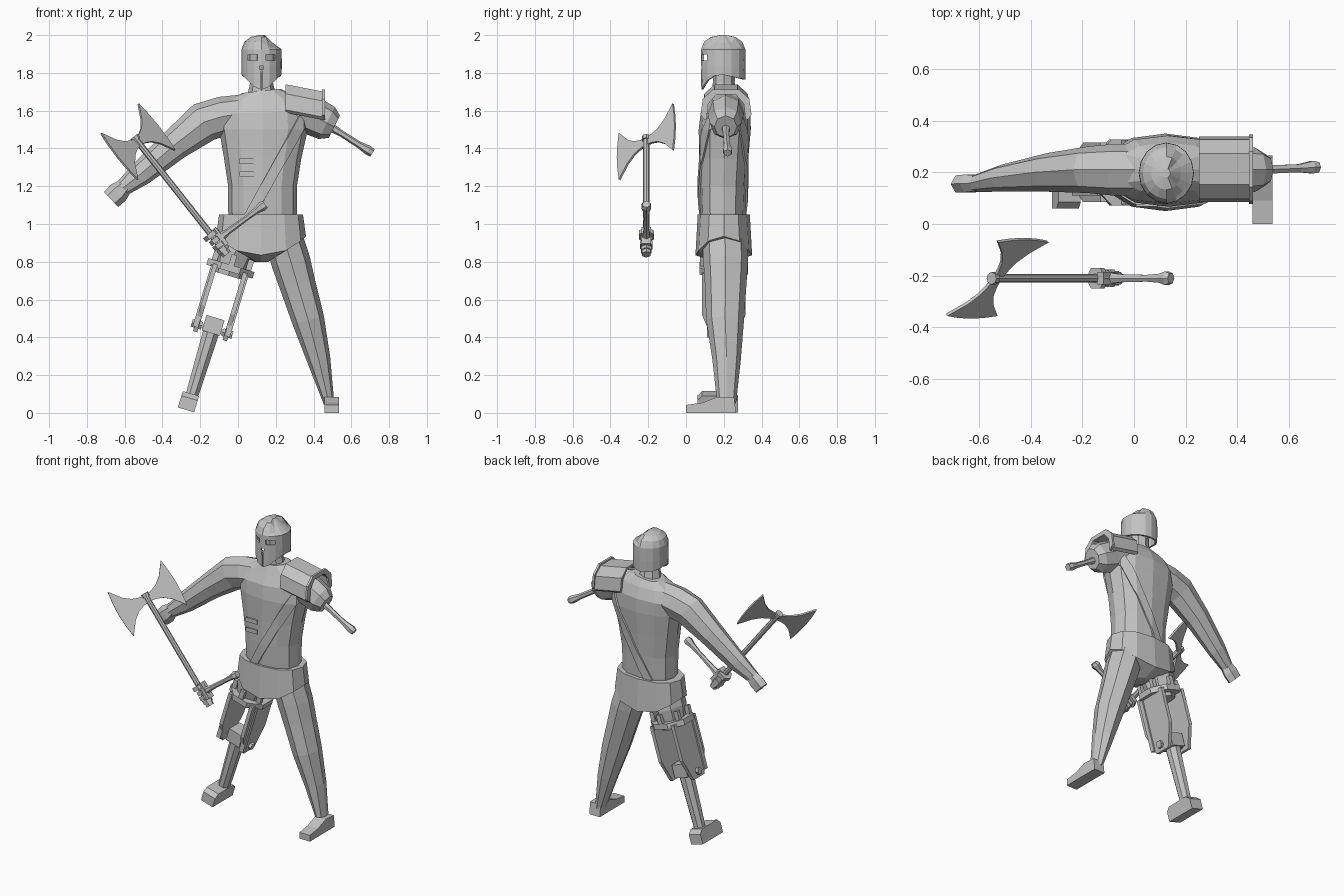
import bpy, bmesh, math
from mathutils import Vector, Matrix

cube = bpy.data.objects.get("Cube")
if cube:
    bpy.data.objects.remove(cube, do_unlink=True)

grey = bpy.data.materials.new("plain_grey")
grey.use_nodes = True
GREY = (0.55, 0.55, 0.55, 1)
grey.diffuse_color = GREY
for node in grey.node_tree.nodes:
    if node.type == 'BSDF_PRINCIPLED':
        node.inputs["Base Color"].default_value = GREY

X, Y, Z = Vector((1, 0, 0)), Vector((0, 1, 0)), Vector((0, 0, 1))


def finish(name, bm, recalc=True):
    if recalc:
        bmesh.ops.recalc_face_normals(bm, faces=bm.faces)
    mesh = bpy.data.meshes.new(name)
    bm.to_mesh(mesh)
    bm.free()
    mesh.materials.append(grey)
    obj = bpy.data.objects.new(name, mesh)
    bpy.context.collection.objects.link(obj)
    return obj


def skin(rings, caps=True):
    """Join equal rings of points into a tube."""
    bm = bmesh.new()
    loops = [[bm.verts.new(p) for p in ring] for ring in rings]
    n = len(loops[0])
    for a, b in zip(loops, loops[1:]):
        for i in range(n):
            j = (i + 1) % n
            bm.faces.new((a[i], a[j], b[j], b[i]))
    if caps:
        bm.faces.new(loops[0])
        bm.faces.new(loops[-1])
    bmesh.ops.recalc_face_normals(bm, faces=bm.faces)
    return bm


def limb_mesh(points, sides=8, power=1.0, turn=0.0):
    """Tube along points (x, y, z, side radius, depth radius)."""
    rings = []
    for i, (x, y, z, rs, rd) in enumerate(points):
        a = Vector(points[max(i - 1, 0)][:3])
        b = Vector(points[min(i + 1, len(points) - 1)][:3])
        side = Y.cross(b - a).normalized()
        ring = []
        for k in range(sides):
            t = 2 * math.pi * k / sides + turn
            c, s = math.cos(t), math.sin(t)
            c = math.copysign(abs(c) ** power, c)
            s = math.copysign(abs(s) ** power, s)
            ring.append(Vector((x, y, z)) + side * c * rs + Y * s * rd)
        rings.append(ring)
    return skin(rings)


def limb(name, points, sides=8, power=1.0, turn=0.0):
    return finish(name, limb_mesh(points, sides, power, turn))


def prism(name, outline, origin, a, b, c, thick):
    """Flat outline in axes a, b, thickened evenly along c."""
    rings = [[origin + a * u + b * v + c * (s * thick / 2) for u, v in outline]
             for s in (-1, 1)]
    return finish(name, skin(rings))


def box(name, center, size, a=X, b=Y, c=Z):
    u, v = size[0] / 2, size[1] / 2
    return prism(name, [(-u, -v), (u, -v), (u, v), (-u, v)],
                 Vector(center), a, b, c, size[2])


# Torso and neck
torso_points = [
    (.125, .195, 1.0, .17, .115), (.13, .195, 1.06, .182, .12), (.13, .195, 1.2, .182, .125),
    (.13, .2, 1.35, .205, .13), (.135, .205, 1.5, .235, .138), (.13, .21, 1.59, .235, .132),
    (.13, .215, 1.66, .19, .1), (.125, .21, 1.705, .1, .075)]
limb("torso", torso_points, 12, .85)
limb("neck", [(.125, .205, 1.66, .08, .07), (.125, .2, 1.75, .06, .058), (.125, .2, 1.85, .06, .06)])
limb("head", [(.125, .2, 1.77, .04, .05), (.125, .2, 1.84, .075, .075),
              (.125, .2, 1.92, .075, .08), (.125, .2, 1.97, .04, .04)], 10)

# Diagonal strap: a slice of the torso surface, thickened outwards
bm = limb_mesh(torso_points, 12, .85)
bmesh.ops.recalc_face_normals(bm, faces=bm.faces)
bmesh.ops.delete(bm, geom=[f for f in bm.faces if len(f.verts) > 4], context='FACES')
across, on_strap = Vector((.876, 0, -.483)), Vector((.065, 0, 1.05))
for s in (-1, 1):
    bmesh.ops.bisect_plane(bm, geom=bm.verts[:] + bm.edges[:] + bm.faces[:],
                           plane_co=on_strap + across * s * .027,
                           plane_no=across * s, clear_outer=True)
strap = finish("strap", bm, recalc=False)
mod = strap.modifiers.new("thickness", 'SOLIDIFY')
mod.thickness, mod.offset = .01, 1
for i, z in enumerate((1.332, 1.265)):
    box(f"chest_plate_{i + 1}", (.05, .073, z), (.085, .009, .028))

# Hip skirt: side hems high, front and back hems low, closed under the crotch
rings = []
for z, rx, ry, drop in ((1.05, .222, .138, 0), (.935, .238, .15, .1), (.8, .04, .05, 0)):
    ring = []
    for k in range(12):
        t = math.pi * k / 6
        c, s = math.cos(t), math.sin(t)
        ring.append(Vector((.122 + rx * math.copysign(abs(c) ** .85, c),
                            .2 + ry * math.copysign(abs(s) ** .85, s), z - drop * s * s)))
    rings.append(ring)
finish("hip_skirt", skin(rings))

# Helmet: open shell with a pointed face guard, dented on its left crown
rings = []
for z, r in ((None, 1), (1.84, 1.01), (1.925, 1), (1.965, .86), (1.99, .55), (2.0, .15)):
    ring = []
    for k in range(16):
        t = math.pi * k / 8
        c, s = math.cos(t), math.sin(t)
        low = 1.79 - .08 * max(0, -s) ** 3 - .025 * max(0, s)
        p = Vector((.125 + .106 * r * c, .197 + .117 * r * s, z or low))
        if p.x > .15 and p.z > 1.94:
            p.z -= .03
        ring.append(p)
    rings.append(ring)
bm = skin(rings, caps=False)
top = [e for e in bm.edges if e.is_boundary and e.verts[0].co.z > 1.9]
bmesh.ops.contextual_create(bm, geom=top)
helmet = finish("helmet", bm)
mod = helmet.modifiers.new("shell", 'SOLIDIFY')
mod.thickness, mod.offset = .012, -1
cutters = [box(f"eye_cutter_{i}", (.125 + s * .047, .1, 1.882), (.05, .08, .032))
           for i, s in enumerate((-1, 1))]
cutters.append(box("breath_cutter", (.125, .09, 1.745), (.008, .06, .13)))
cutters.append(box("nose_cutter", (.125, .09, 1.828), (.022, .06, .018)))
for cutter in cutters:
    cut = helmet.modifiers.new("opening", 'BOOLEAN')
    cut.operation, cut.solver, cut.object = 'DIFFERENCE', 'EXACT', cutter
    cutter.hide_render = True
    cutter.display_type = 'WIRE'
    cutter.hide_set(True)

# Right arm with a closed hand
limb("right_arm", [
    (.02, .21, 1.585, .1, .1), (-.08, .21, 1.57, .105, .1), (-.18, .21, 1.54, .108, .09),
    (-.334, .2, 1.42, .084, .075), (-.512, .178, 1.268, .066, .052), (-.61, .158, 1.19, .044, .035)])
limb("right_hand", [(-.6, .158, 1.2, .044, .034), (-.635, .157, 1.165, .058, .04),
                    (-.672, .155, 1.13, .055, .038)], 6)

# Left arm stump with bare bone, under an arched shoulder guard
limb("left_arm_stump", [(.25, .21, 1.6, .1, .1), (.38, .21, 1.58, .105, .095),
                        (.47, .21, 1.535, .095, .085), (.51, .21, 1.515, .066, .06)])
limb("left_arm_bone", [(.48, .21, 1.52, .024, .024), (.55, .212, 1.477, .017, .018),
                       (.64, .216, 1.42, .018, .018), (.69, .22, 1.39, .026, .028),
                       (.712, .22, 1.376, .022, .022)], 6)


def arch(grow, thick):
    half = ((.127, -.06), (.115, .025), (.06, .075))
    outer = [(u + grow * (u > 0), v + grow) for u, v in half]
    outer += [(-u, v) for u, v in reversed(outer)]
    inner = [(u * (1 - thick / .12), v - thick) for u, v in reversed(outer)]
    return outer + inner


tilt = Vector((.98, 0, -.19))
prism("shoulder_guard", arch(0, .015), Vector((.352, .212, 1.645)), Y, Z, tilt, .205)
prism("shoulder_guard_rim", arch(.008, .028), Vector((.453, .212, 1.63)), Y, Z, X, .014)

# Left leg and foot
limb("left_leg", [
    (.235, .205, .95, .1, .12), (.28, .21, .8, .104, .118), (.315, .21, .68, .096, .11),
    (.372, .207, .49, .086, .1), (.428, .215, .28, .062, .075), (.482, .215, .05, .028, .05)])
prism("left_foot", [(0, 0), (0, .042), (.09, .055), (.165, .085), (.255, .08), (.265, 0)],
      Vector((.497, 0, 0)), Y, Z, X, .078)

# Right leg: thigh stump in a collar, two side plates, a hinge and a peg
P = Vector((-.04, .2, .765))
down = Vector((-.29, 0, -.957))
side = Vector((.957, 0, -.29))


def at(t, o=0, y=0):
    return P + down * t + side * o + Y * y


def rod(name, stations, sides=8, turn=0.0):
    return limb(name, [(*at(t), rs, rd) for t, rs, rd in stations], sides, 1, turn)


limb("right_thigh", [(.03, .2, .96, .11, .12), (-.015, .2, .85, .105, .115), (*at(.04), .08, .09)])
rod("leg_collar", [(-.018, .138, .138), (.018, .138, .138)], 8, math.pi / 8)
for k in range(6):
    t = math.pi * (k + .5) / 3
    box(f"collar_clip_{k + 1}", at(-.035, .108 * math.cos(t), .112 * math.sin(t)),
        (.03, .026, .08), side, Y, down)
for s, label in ((-1, "outer"), (1, "inner")):
    prism(f"{label}_side_plate", [(-.115, 0), (.115, 0), (.115, .23), (.055, .375),
                                  (-.055, .375), (-.115, .23)],
          at(0, s * .082), Y, down, side, .024)
    box(f"{label}_plate_rib", at(.18, s * .088, -.075), (.03, .03, .34), side, Y, down)
    bolt = [(.024 * math.cos(k * math.pi / 3), .024 * math.sin(k * math.pi / 3)) for k in range(6)]
    prism(f"{label}_hinge_bolt", bolt, at(.335, s * .085), Y, down, side, .055)
box("hinge_block", at(.315), (.1, .11, .085), side, Y, down)
box("hinge_axle", at(.335), (.17, .026, .026), side, Y, down)
rod("peg", [(.3, .048, .05), (.45, .044, .046), (.72, .036, .038)], 8, math.pi / 8)
prism("peg_foot", [(-.14, .785), (.075, .785), (.075, .72), (.045, .695), (-.115, .695), (-.14, .72)],
      at(0, -.008), Y, down, side, .09)

# Double-bladed axe
along = Vector((.62, 0, -.785)).normalized()
out = Vector((.53, .75, .4)).normalized()
out = (out - along * out.dot(along)).normalized()
flat = along.cross(out)
hub = Vector((-.53, -.21, 1.435))
half = [(-.022, 0), (-.03, .045), (-.045, .085), (-.08, .13), (-.157, .19), (-.08, .2), (0, .204)]
wing = half + [(-u, v) for u, v in reversed(half[:-1])]
for s, label in ((1, "rear"), (-1, "front")):
    prism(f"{label}_axe_blade", wing, hub, along, out * s, flat, .012)


def handle_ring(name, start, end, r, sides=8):
    ends = [hub + along * start, hub + along * end]
    return limb(name, [(*p, r, r) for p in ends], sides)


handle_ring("axe_handle", -.02, .735, .017)
handle_ring("axe_head_socket", -.035, -.01, .024)
handle_ring("axe_pommel", .725, .76, .026, 6)

# Severed skeletal hand and forearm still gripping the axe
for i, (start, r) in enumerate(((.615, .046), (.65, .035), (.683, .038), (.712, .033))):
    handle_ring(f"gripping_finger_{i + 1}", start, start + .026, r, 6)
box("grip_palm", hub + along * .665 + Vector((.022, 0, .018)), (.11, .05, .03),
    along, Y, along.cross(Y))
limb("severed_forearm_bone", [
    (-.1, -.21, .925, .026, .026), (-.05, -.21, .962, .016, .018), (.05, -.21, 1.035, .014, .015),
    (.1, -.21, 1.073, .018, .02), (.127, -.21, 1.093, .027, .03), (.143, -.21, 1.105, .022, .022)], 6)
